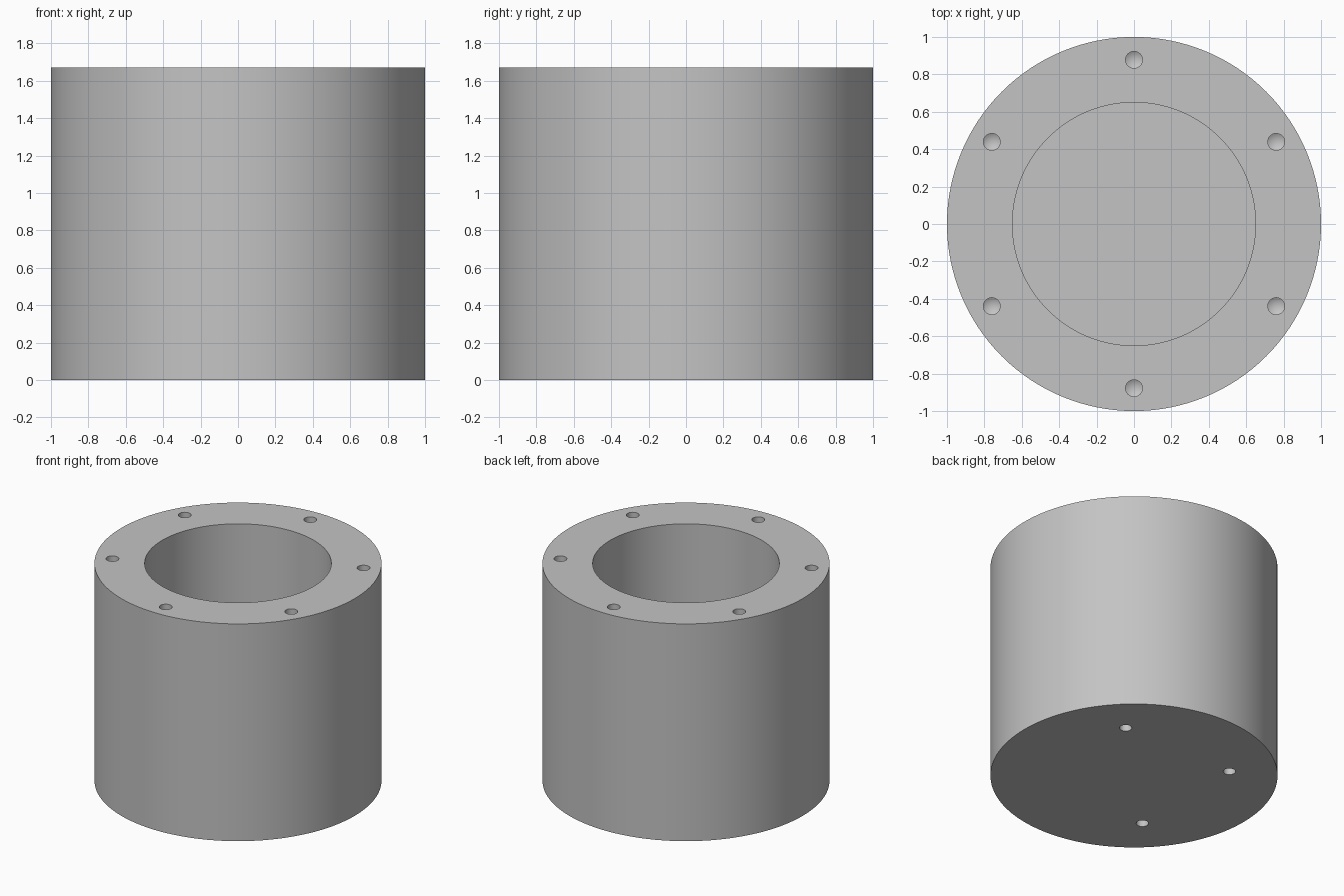
import bpy
import bmesh
from math import cos, sin, pi, radians
from mathutils import Matrix, Vector

cube = bpy.data.objects.get("Cube")
if cube:
    bpy.data.objects.remove(cube, do_unlink=True)

HEIGHT = 1.67
FLOOR = 0.33


def material(name, rgb):
    mat = bpy.data.materials.new(name)
    mat.use_nodes = True
    color = (*rgb, 1.0)
    mat.diffuse_color = color
    mat.node_tree.nodes["Principled BSDF"].inputs["Base Color"].default_value = color
    return mat


def revolve(bm, profile, steps, matrix=Matrix()):
    """Spin a closed radius/height profile, with both ends on the axis."""
    part = bmesh.new()
    verts = [part.verts.new((r, 0, z)) for r, z in profile]
    edges = [part.edges.new(pair) for pair in zip(verts, verts[1:])]
    bmesh.ops.spin(part, geom=verts + edges, cent=(0, 0, 0), axis=(0, 0, 1),
                   angle=2 * pi, steps=steps, use_merge=True)
    bmesh.ops.remove_doubles(part, verts=part.verts, dist=1e-5)
    part.transform(matrix)
    bmesh.ops.recalc_face_normals(part, faces=part.faces)
    mesh = bpy.data.meshes.new("part")
    part.to_mesh(mesh)
    part.free()
    bm.from_mesh(mesh)
    bpy.data.meshes.remove(mesh)


def to_object(bm, name):
    mesh = bpy.data.meshes.new(name)
    bm.to_mesh(mesh)
    bm.free()
    obj = bpy.data.objects.new(name, mesh)
    bpy.context.collection.objects.link(obj)
    return obj


def drill_ring(bm, count, start, ring, radius, depth, z, flip):
    """Ring of drill shapes with pointed tips, entering at height z."""
    tip = depth + radius * 0.6
    profile = [(0, 0.05), (radius, 0.05), (radius, -depth), (0, -tip)]
    turn = Matrix.Rotation(pi if flip else 0, 4, "X")
    for i in range(count):
        a = radians(start) + 2 * pi * i / count
        place = Matrix.Translation(Vector((ring * cos(a), ring * sin(a), z)))
        revolve(bm, profile, 32, place @ turn)


# Cup with a blind bore
bm = bmesh.new()
revolve(bm, [(0, 0), (1, 0), (1, HEIGHT), (0.65, HEIGHT), (0.65, FLOOR), (0, FLOOR)], 128)
cup = to_object(bm, "cup_body")
cup.data.materials.append(material("light_grey", (0.55, 0.55, 0.55)))

# Six holes in the rim, four in the base
bm = bmesh.new()
drill_ring(bm, 6, 30, 0.878, 0.045, 0.25, HEIGHT, False)
drill_ring(bm, 4, 45, 0.667, 0.043, 0.2, 0, True)
drills = to_object(bm, "drill_cutter")
drills.hide_render = True

cut = cup.modifiers.new("holes", "BOOLEAN")
cut.operation = "DIFFERENCE"
cut.solver = "EXACT"
cut.object = drills

bpy.ops.object.select_all(action="DESELECT")
cup.select_set(True)
bpy.context.view_layer.objects.active = cup
bpy.ops.object.modifier_apply(modifier=cut.name)
bpy.data.objects.remove(drills, do_unlink=True)
bpy.ops.object.shade_smooth_by_angle(angle=radians(30))
